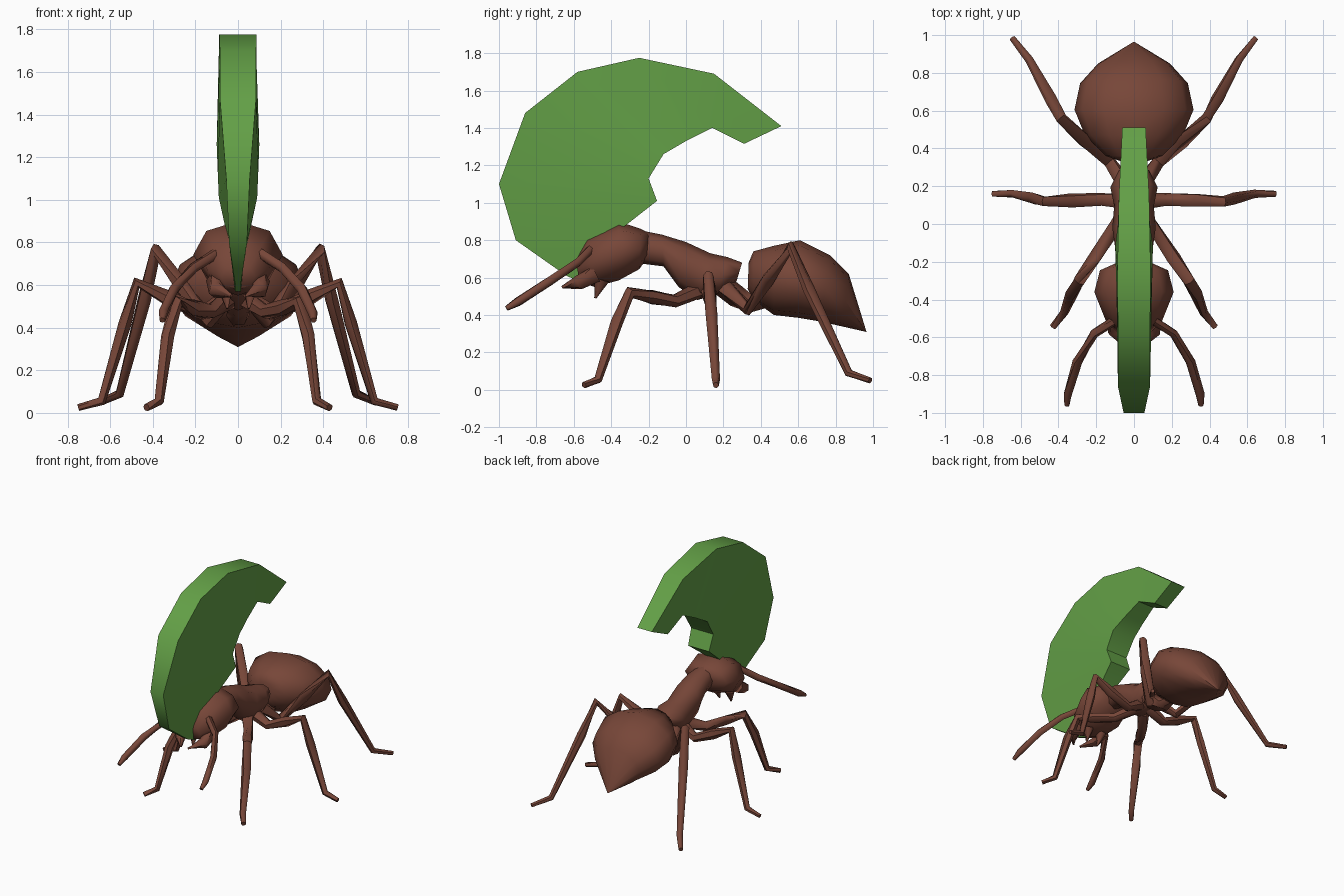
import bpy, bmesh, math
from mathutils import Vector


def material(name, rgb):
    m = bpy.data.materials.new(name)
    m.diffuse_color = (*rgb, 1)
    return m


BROWN = material("reddish brown", (0.185, 0.062, 0.040))
GREEN = material("leaf green", (0.125, 0.35, 0.062))


def loft(name, rings, mat, angle=60):
    """Skin a list of equal-length vertex rings and cap both ends."""
    bm = bmesh.new()
    vs = [[bm.verts.new(p) for p in r] for r in rings]
    n = len(rings[0])
    for a, b in zip(vs, vs[1:]):
        for i in range(n):
            j = (i + 1) % n
            bm.faces.new((a[i], a[j], b[j], b[i]))
    bm.faces.new(vs[0])
    bm.faces.new(vs[-1])
    bmesh.ops.remove_doubles(bm, verts=bm.verts, dist=0.0005)
    bmesh.ops.recalc_face_normals(bm, faces=bm.faces)
    me = bpy.data.meshes.new(name)
    bm.to_mesh(me)
    bm.free()
    ob = bpy.data.objects.new(name, me)
    bpy.context.collection.objects.link(ob)
    me.materials.append(mat)
    bpy.ops.object.select_all(action='DESELECT')
    ob.select_set(True)
    bpy.context.view_layer.objects.active = ob
    bpy.ops.object.shade_smooth_by_angle(angle=math.radians(angle))
    return ob


def body(name, stations, n=10):
    """Body segment: each station is (top y, top z, bottom y, bottom z, half width)."""
    rings = []
    for ty, tz, by, bz, w in stations:
        ring = []
        for i in range(n):
            a = 2 * math.pi * i / n
            k = (1 + math.cos(a)) / 2
            ring.append((w * math.sin(a), by + (ty - by) * k, bz + (tz - bz) * k))
        rings.append(ring)
    return loft(name, rings, BROWN)


def limb(name, path, n=6):
    """Tapered tube through (x, y, z, radius) points."""
    pts = [Vector(p[:3]) for p in path]
    rings = []
    for i, p in enumerate(pts):
        d_in = (p - pts[max(i - 1, 0)]).normalized()
        d_out = (pts[min(i + 1, len(pts) - 1)] - p).normalized()
        d = (d_in + d_out).normalized()
        u = d.cross(Vector((0.35, 0.9, 0.2))).normalized()
        v = d.cross(u)
        r = path[i][3]
        rings.append([p + r * (u * math.cos(t) + v * math.sin(t))
                      for t in (2 * math.pi * k / n for k in range(n))])
    return loft(name, rings, BROWN)


def pair(name, path):
    for side, s in (("right", 1), ("left", -1)):
        limb(f"{side}_{name}", [(s * x, y, z, r) for x, y, z, r in path])


# Abdomen, pointed at the lower rear
body("abdomen", [
    (0.335, 0.68, 0.33, 0.54, 0.07),
    (0.36, 0.74, 0.36, 0.48, 0.15),
    (0.47, 0.77, 0.47, 0.40, 0.26),
    (0.61, 0.80, 0.60, 0.385, 0.315),
    (0.77, 0.72, 0.72, 0.365, 0.285),
    (0.87, 0.62, 0.83, 0.34, 0.19),
    (0.965, 0.31, 0.962, 0.31, 0.003)], 12)

# Thorax
body("thorax", [
    (-0.28, 0.86, -0.28, 0.68, 0.07),
    (-0.13, 0.83, -0.12, 0.66, 0.10),
    (0.00, 0.79, -0.04, 0.55, 0.115),
    (0.13, 0.73, 0.06, 0.48, 0.105),
    (0.22, 0.71, 0.17, 0.51, 0.125),
    (0.30, 0.68, 0.27, 0.58, 0.08)], 8)

# Waist joining thorax and abdomen
limb("waist", [(0, 0.18, 0.57, 0.06), (0, 0.27, 0.50, 0.06),
               (0, 0.35, 0.46, 0.055), (0, 0.45, 0.50, 0.06)])

# Head
body("head", [
    (-0.20, 0.84, -0.21, 0.70, 0.09),
    (-0.24, 0.86, -0.25, 0.645, 0.18),
    (-0.36, 0.90, -0.36, 0.585, 0.21),
    (-0.53, 0.815, -0.49, 0.55, 0.15),
    (-0.59, 0.70, -0.57, 0.58, 0.08)], 8)

# Mandibles, palps and antennae
pair("mandible", [(0.10, -0.48, 0.62, 0.05), (0.10, -0.57, 0.575, 0.04),
                  (0.03, -0.66, 0.55, 0.008)])
pair("palp", [(0.06, -0.45, 0.59, 0.04), (0.05, -0.485, 0.49, 0.006)])
pair("antenna", [(0.07, -0.49, 0.77, 0.025), (0.21, -0.58, 0.68, 0.024),
                 (0.30, -0.73, 0.58, 0.026), (0.35, -0.90, 0.47, 0.024),
                 (0.355, -0.96, 0.435, 0.014)])

# Legs
pair("front_leg", [(0.04, 0.06, 0.53, 0.045), (0.13, -0.06, 0.475, 0.035),
                   (0.21, -0.18, 0.495, 0.038), (0.29, -0.30, 0.52, 0.033),
                   (0.33, -0.37, 0.36, 0.033), (0.37, -0.47, 0.055, 0.023),
                   (0.43, -0.545, 0.025, 0.018)])
pair("middle_leg", [(0.04, 0.12, 0.54, 0.045), (0.17, 0.13, 0.47, 0.035),
                    (0.33, 0.125, 0.54, 0.038), (0.475, 0.12, 0.61, 0.028),
                    (0.53, 0.135, 0.42, 0.032), (0.64, 0.16, 0.055, 0.022),
                    (0.75, 0.16, 0.025, 0.016)])
pair("hind_leg", [(0.04, 0.20, 0.56, 0.045), (0.13, 0.33, 0.43, 0.033),
                  (0.26, 0.44, 0.59, 0.038), (0.385, 0.56, 0.765, 0.03),
                  (0.44, 0.66, 0.53, 0.033), (0.555, 0.87, 0.09, 0.022),
                  (0.645, 0.985, 0.05, 0.016)])

# Carried leaf: (outer y, z, half width, inner y, z, half width)
leaf = [
    (-0.64, 0.61, 0.014, -0.55, 0.57, 0.014),
    (-0.91, 0.80, 0.042, -0.45, 0.78, 0.04),
    (-1.00, 1.10, 0.055, -0.155, 1.01, 0.09),
    (-0.86, 1.48, 0.085, -0.20, 1.13, 0.095),
    (-0.58, 1.70, 0.085, -0.12, 1.26, 0.10),
    (-0.25, 1.775, 0.088, 0.00, 1.33, 0.085),
    (0.15, 1.69, 0.08, 0.14, 1.40, 0.07),
    (0.51, 1.41, 0.062, 0.31, 1.315, 0.06)]
loft("leaf", [[(wo, oy, oz), (wi, iy, iz), (-wi, iy, iz), (-wo, oy, oz)]
              for oy, oz, wo, iy, iz, wi in leaf], GREEN, 50)
